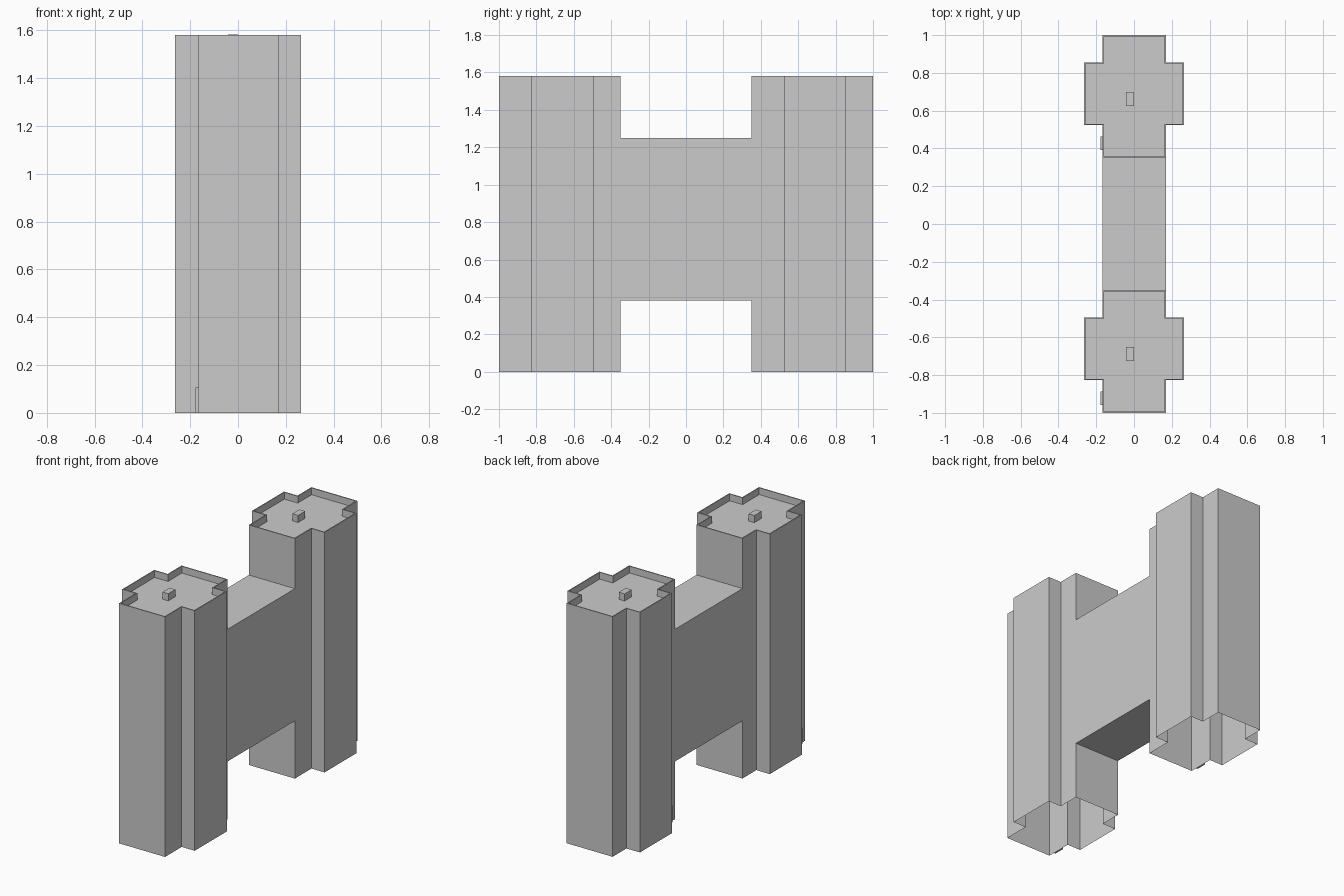
import bpy
import bmesh

cube = bpy.data.objects.get("Cube")
if cube:
    bpy.data.objects.remove(cube, do_unlink=True)

# One plain concrete colour
concrete = bpy.data.materials.new("concrete_grey")
concrete.use_nodes = True
colour = (0.6, 0.6, 0.6, 1)
concrete.diffuse_color = colour
concrete.node_tree.nodes["Principled BSDF"].inputs["Base Color"].default_value = colour

HEIGHT = 1.58
LENGTH = 0.65
INNER = (-0.166, 0.169)
OUTER = (-0.264, 0.264)


def finish(name, bm):
    mesh = bpy.data.meshes.new(name)
    bm.to_mesh(mesh)
    bm.free()
    mesh.materials.append(concrete)
    obj = bpy.data.objects.new(name, mesh)
    bpy.context.scene.collection.objects.link(obj)
    return obj


def box(name, x, y, z, skip_axis=None):
    """Box from ranges; faces across skip_axis are left open."""
    bm = bmesh.new()
    bmesh.ops.create_cube(bm, size=1)
    for v in bm.verts:
        v.co = [r[0] if c < 0 else r[1] for c, r in zip(v.co, (x, y, z))]
    bm.normal_update()
    if skip_axis is not None:
        ends = [f for f in bm.faces if abs(f.normal[skip_axis]) > 0.9]
        bmesh.ops.delete(bm, geom=ends, context='FACES_ONLY')
    return finish(name, bm)


def tower(name, y0):
    """Cross-shaped shaft, open below, with a sunken roof behind a parapet."""
    a, b = y0 + 0.173, y0 + 0.506
    y1 = y0 + LENGTH
    (il, ir), (ol, o_r) = INNER, OUTER
    outline = [(il, y0), (ir, y0), (ir, a), (o_r, a), (o_r, b), (ir, b),
               (ir, y1), (il, y1), (il, b), (ol, b), (ol, a), (il, a)]
    bm = bmesh.new()
    roof = bm.faces.new([bm.verts.new((x, y, HEIGHT)) for x, y in outline])
    bm.normal_update()
    # walls
    walls = bmesh.ops.extrude_edge_only(bm, edges=list(roof.edges))
    for item in walls["geom"]:
        if isinstance(item, bmesh.types.BMVert):
            item.co.z = 0
    bmesh.ops.recalc_face_normals(bm, faces=bm.faces[:])
    # parapet rim, then the recessed roof
    bmesh.ops.inset_region(bm, faces=[roof], thickness=0.007, use_even_offset=True)
    bmesh.ops.inset_region(bm, faces=[roof], thickness=0.0002, depth=-0.045,
                           use_even_offset=True)
    return finish(name, bm)


# Two identical towers, each with a rooftop hut and a side door
for side, y0 in (("front", -1.0), ("back", 0.35)):
    tower(side + "_tower", y0)
    box(side + "_roof_hut", (-0.042, 0.0), (y0 + 0.275, y0 + 0.348),
        (HEIGHT - 0.045, HEIGHT + 0.002))
    box(side + "_door", (-0.178, INNER[0]), (y0 + 0.042, y0 + 0.114), (0, 0.107))

# Bridge block joining the towers
box("bridge", INNER, (-0.35, 0.35), (0.38, 1.25), skip_axis=1)
